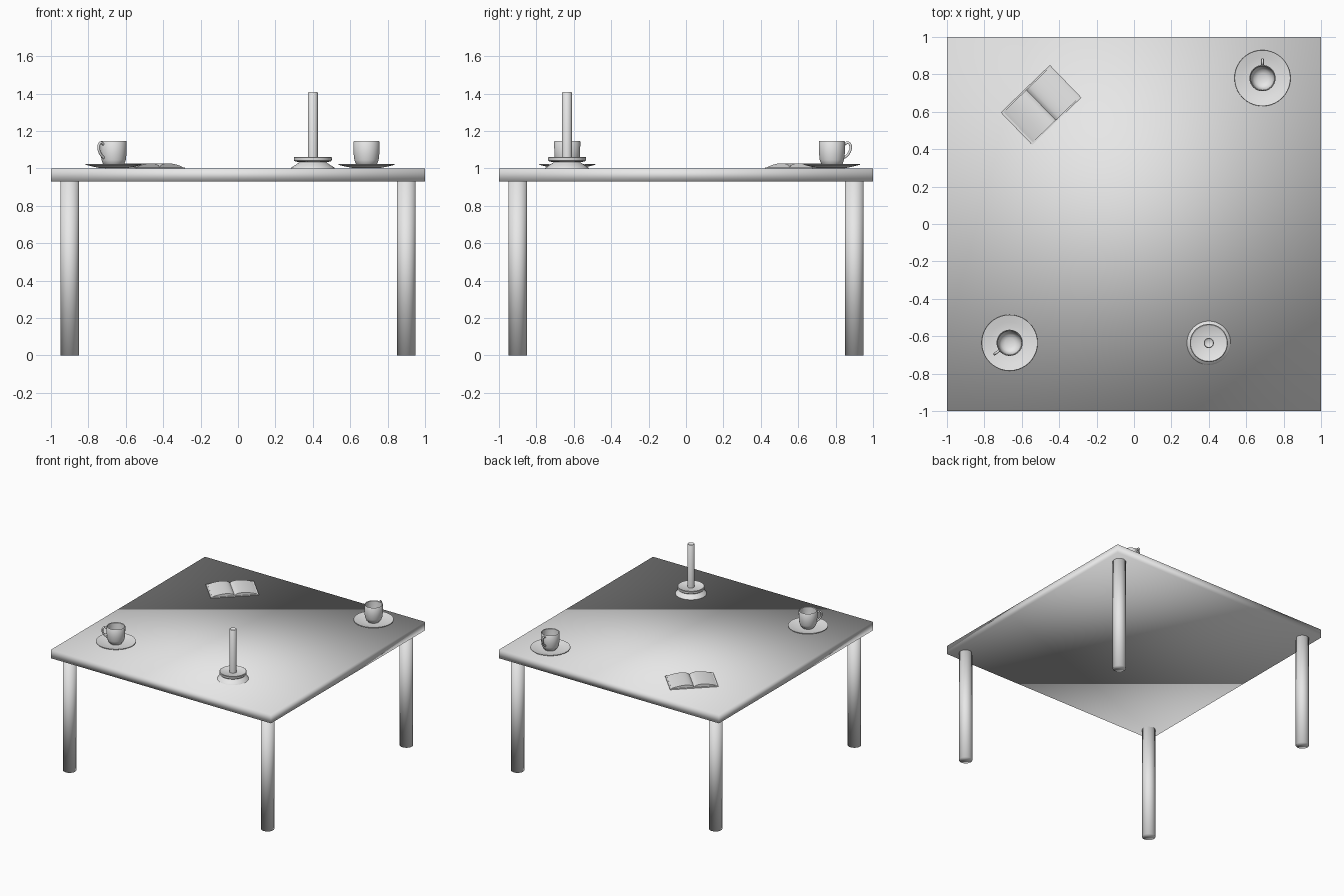
import bpy, bmesh, math
from mathutils import Matrix

cube = bpy.data.objects.get("Cube")
if cube:
    bpy.data.objects.remove(cube, do_unlink=True)

grey = bpy.data.materials.new("plain grey")
grey.use_nodes = True
grey.diffuse_color = (0.8, 0.8, 0.8, 1)
grey.node_tree.nodes["Principled BSDF"].inputs["Base Color"].default_value = (0.8, 0.8, 0.8, 1)

TOP = 1.0  # height of the table surface


def finish(name, bm, loc=(0, 0, 0), turn=0.0, sharp=None):
    """Turn a bmesh into a smooth object; sharp is the angle kept crisp."""
    bmesh.ops.recalc_face_normals(bm, faces=bm.faces)
    mesh = bpy.data.meshes.new(name)
    bm.to_mesh(mesh)
    bm.free()
    mesh.materials.append(grey)
    ob = bpy.data.objects.new(name, mesh)
    bpy.context.collection.objects.link(ob)
    ob.location = loc
    ob.rotation_euler.z = turn
    bpy.ops.object.select_all(action='DESELECT')
    ob.select_set(True)
    bpy.context.view_layer.objects.active = ob
    if sharp is None:
        bpy.ops.object.shade_smooth()
    else:
        bpy.ops.object.shade_smooth_by_angle(angle=math.radians(sharp))
    return ob


def box(name, size, loc, turn=0.0, sharp=None):
    bm = bmesh.new()
    bmesh.ops.create_cube(bm, size=1, matrix=Matrix.Diagonal((*size, 1)))
    return finish(name, bm, loc, turn, sharp)


def cylinder(name, radius, height, loc):
    bm = bmesh.new()
    bmesh.ops.create_cone(bm, cap_ends=True, segments=32, radius1=radius,
                          radius2=radius, depth=height)
    return finish(name, bm, loc)


def lathe(name, profile, loc, sharp=40):
    """Spin an (r, z) profile round the vertical axis."""
    bm = bmesh.new()
    verts = [bm.verts.new((r, 0, z)) for r, z in profile]
    edges = [bm.edges.new(pair) for pair in zip(verts, verts[1:])]
    bmesh.ops.spin(bm, geom=verts + edges, axis=(0, 0, 1), cent=(0, 0, 0),
                   angle=math.tau, steps=40)
    bmesh.ops.remove_doubles(bm, verts=bm.verts, dist=1e-5)
    return finish(name, bm, loc, sharp=sharp)


# Table
box("table_top", (2, 2, 0.07), (0, 0, TOP - 0.035))
for side, x in (("right", -0.9), ("left", 0.9)):
    for end, y in (("front", -0.9), ("back", 0.9)):
        cylinder(f"{end}_{side}_leg", 0.05, 0.935, (x, y, 0.4675))

# Cups and saucers
SAUCER = [(0, 0.001), (0.07, 0.001), (0.11, 0.009), (0.15, 0.019), (0.149, 0.023),
          (0.11, 0.014), (0.07, 0.007), (0, 0.007)]
CUP = [(0, 0.008), (0.044, 0.008), (0.046, 0.014), (0.057, 0.024), (0.065, 0.045),
       (0.069, 0.08), (0.07, 0.142), (0.067, 0.146), (0.063, 0.142), (0.062, 0.08),
       (0.057, 0.048), (0.045, 0.03), (0.025, 0.022), (0, 0.02)]
HANDLE = [(0.066, 0.128), (0.088, 0.137), (0.1, 0.118), (0.09, 0.08), (0.064, 0.055)]


def cup_handle(name, loc, turn):
    curve = bpy.data.curves.new(name, 'CURVE')
    curve.dimensions = '3D'
    curve.bevel_depth = 0.007
    curve.bevel_resolution = 3
    curve.resolution_u = 6
    spline = curve.splines.new('BEZIER')
    spline.bezier_points.add(len(HANDLE) - 1)
    for point, (r, z) in zip(spline.bezier_points, HANDLE):
        point.co = (r, 0, z)
        point.handle_left_type = point.handle_right_type = 'AUTO'
    temp = bpy.data.objects.new(name + "_path", curve)
    bpy.context.collection.objects.link(temp)
    bpy.context.view_layer.update()
    bm = bmesh.new()
    bm.from_mesh(temp.to_mesh())
    temp.to_mesh_clear()
    bpy.data.objects.remove(temp, do_unlink=True)
    finish(name, bm, loc, turn)


for label, x, y, turn in (("front", -0.665, -0.635, 217), ("back", 0.687, 0.78, 90)):
    spot = (x, y, TOP)
    lathe(f"{label}_saucer", SAUCER, spot)
    lathe(f"{label}_cup", CUP, spot)
    cup_handle(f"{label}_cup_handle", spot, math.radians(turn))

# Candle in its holder
spot = (0.4, -0.636, TOP)
lathe("candle_holder", [(0, 0), (0.117, 0), (0.113, 0.006), (0.09, 0.02), (0.07, 0.034),
                        (0.094, 0.036), (0.101, 0.042), (0.102, 0.058), (0.098, 0.061),
                        (0.09, 0.056), (0, 0.054)], spot)
lathe("candle", [(0, 0.05), (0.027, 0.05), (0.027, 0.403), (0.024, 0.407),
                 (0.018, 0.403), (0, 0.4)], spot)

# Open book: flat cover with two arched page blocks meeting at the spine
BOOK = (-0.497, 0.636, TOP)
BOOK_TURN = math.radians(44)
box("book_cover", (0.363, 0.24, 0.005), (BOOK[0], BOOK[1], TOP + 0.0025), BOOK_TURN, 30)

bm = bmesh.new()
rows = []
steps = 32
for i in range(steps + 1):
    u = 2 * i / steps - 1
    a = abs(u)
    z = 0.007 + 0.02 * math.sin(math.pi * a ** 0.7) ** 0.8 if 0 < a < 1 else 0.007
    rows.append([bm.verts.new((u * 0.17, y, h))
                 for y, h in ((-0.113, 0.004), (-0.113, z), (0.113, z), (0.113, 0.004))])
for a, b in zip(rows, rows[1:]):
    for k in range(4):
        bm.faces.new((a[k], a[k - 1], b[k - 1], b[k]))
bm.faces.new(rows[0])
bm.faces.new(rows[-1])
finish("book_pages", bm, BOOK, BOOK_TURN, 50)
